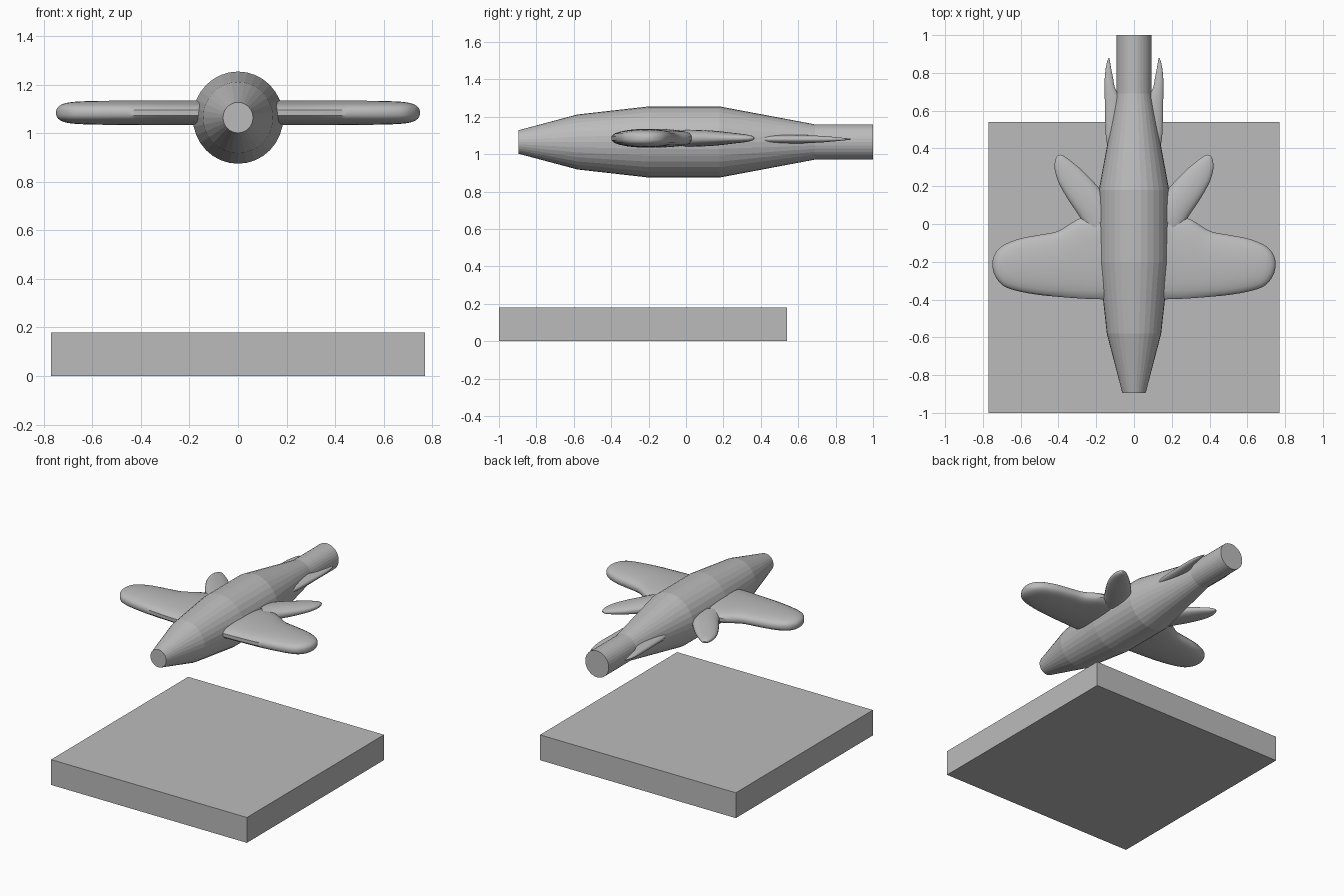
import bpy, bmesh, math
from mathutils import Vector

default_cube = bpy.data.objects.get("Cube")
if default_cube:
    bpy.data.objects.remove(default_cube, do_unlink=True)

GREY = (0.5, 0.5, 0.5, 1.0)
grey = bpy.data.materials.new("plain grey")
grey.use_nodes = True
grey.diffuse_color = GREY
grey.node_tree.nodes["Principled BSDF"].inputs["Base Color"].default_value = GREY


def finish(bm, name):
    """Turn a bmesh into a named grey object."""
    bmesh.ops.recalc_face_normals(bm, faces=bm.faces[:])
    mesh = bpy.data.meshes.new(name)
    bm.to_mesh(mesh)
    bm.free()
    mesh.materials.append(grey)
    obj = bpy.data.objects.new(name, mesh)
    bpy.context.collection.objects.link(obj)
    return obj


def loft(bm, rings):
    """Bridge closed rings of points and cap both ends."""
    loops = [[bm.verts.new(p) for p in ring] for ring in rings]
    count = len(loops[0])
    for a, b in zip(loops, loops[1:]):
        for i in range(count):
            j = (i + 1) % count
            bm.faces.new((a[i], a[j], b[j], b[i]))
    bm.faces.new(loops[0])
    bm.faces.new(loops[-1])


def refine(stations, steps=4):
    """Smoothly interpolate between the stations."""
    pts = [Vector(s) for s in stations]
    pts = [2 * pts[0] - pts[1]] + pts + [2 * pts[-1] - pts[-2]]
    out = []
    for p, q, r, s in zip(pts, pts[1:], pts[2:], pts[3:]):
        for k in range(steps):
            t = k / steps
            out.append(q + (r - p) * (t / 2)
                       + (2 * p - 5 * q + 4 * r - s) * (t * t / 2)
                       + (3 * q - p - 3 * r + s) * (t ** 3 / 2))
    return out + [pts[-2]]


def fin_pair(name, z, stations, fullness, sides=24):
    """Rounded fin from (edge x, y, other edge x, y, half thickness)."""
    rings = []
    for ax, ay, bx, by, half in refine(stations):
        a, b = Vector((ax, ay, z)), Vector((bx, by, z))
        ring = []
        for i in range(sides):
            t = math.tau * (i + 0.5) / sides
            p = a.lerp(b, (1 - math.cos(t)) / 2)
            p.z += math.copysign(abs(math.sin(t)) ** fullness, math.sin(t)) * half
            ring.append(p)
        rings.append(ring)
    bm = bmesh.new()
    loft(bm, rings)
    obj = finish(bm, name)
    obj.modifiers.new("both sides", "MIRROR").use_clip = False
    bpy.ops.object.select_all(action="DESELECT")
    obj.select_set(True)
    bpy.context.view_layer.objects.active = obj
    bpy.ops.object.shade_smooth_by_angle(angle=math.radians(40))
    return obj


# Ground slab
bm = bmesh.new()
bmesh.ops.create_cube(bm, size=1)
for v in bm.verts:
    v.co = Vector((v.co.x * 1.54, v.co.y * 1.54 - 0.23, v.co.z * 0.18 + 0.09))
finish(bm, "base_slab")

# Faceted fuselage with a straight tail tube
profile = [(-0.895, 0.063), (-0.58, 0.147), (-0.2, 0.19),
           (0.18, 0.19), (0.69, 0.094), (1.0, 0.094)]
SIDES = 32
bm = bmesh.new()
loft(bm, [[(r * 0.98 * math.cos(math.tau * i / SIDES), y,
            1.065 + r * math.sin(math.tau * i / SIDES))
           for i in range(SIDES)] for y, r in profile])
finish(bm, "fuselage")

# Main wings: span, leading edge, trailing edge, half thickness
wing = [(0.1, -0.4, 0.06, 0.05), (0.2, -0.4, 0.05, 0.05),
        (0.3, -0.395, 0.025, 0.05), (0.4, -0.387, -0.035, 0.05),
        (0.5, -0.377, -0.056, 0.05), (0.6, -0.36, -0.075, 0.049),
        (0.68, -0.335, -0.105, 0.045), (0.72, -0.3, -0.135, 0.037),
        (0.742, -0.26, -0.17, 0.024), (0.75, -0.225, -0.2, 0.008)]
fin_pair("main_wings", 1.085, [(x, a, x, b, h) for x, a, b, h in wing], 0.7)

# Swept lobes behind the wings
fin_pair("swept_fins", 1.085, [
    (0.24, -0.05, 0.1, 0.08, 0.045), (0.29, 0.04, 0.16, 0.16, 0.043),
    (0.35, 0.13, 0.215, 0.225, 0.037), (0.4, 0.22, 0.28, 0.29, 0.028),
    (0.42, 0.29, 0.335, 0.335, 0.021), (0.418, 0.335, 0.37, 0.36, 0.014),
    (0.408, 0.36, 0.39, 0.367, 0.005)], 0.8)

# Thin pointed fins beside the tail
fin_pair("tail_fins", 1.08, [
    (0.13, 0.38, 0.05, 0.38, 0.018), (0.148, 0.45, 0.05, 0.5, 0.022),
    (0.153, 0.55, 0.05, 0.6, 0.023), (0.155, 0.65, 0.07, 0.66, 0.021),
    (0.156, 0.74, 0.1, 0.72, 0.017), (0.153, 0.8, 0.112, 0.78, 0.012),
    (0.145, 0.85, 0.122, 0.83, 0.007), (0.135, 0.88, 0.13, 0.88, 0.003)], 0.9)
